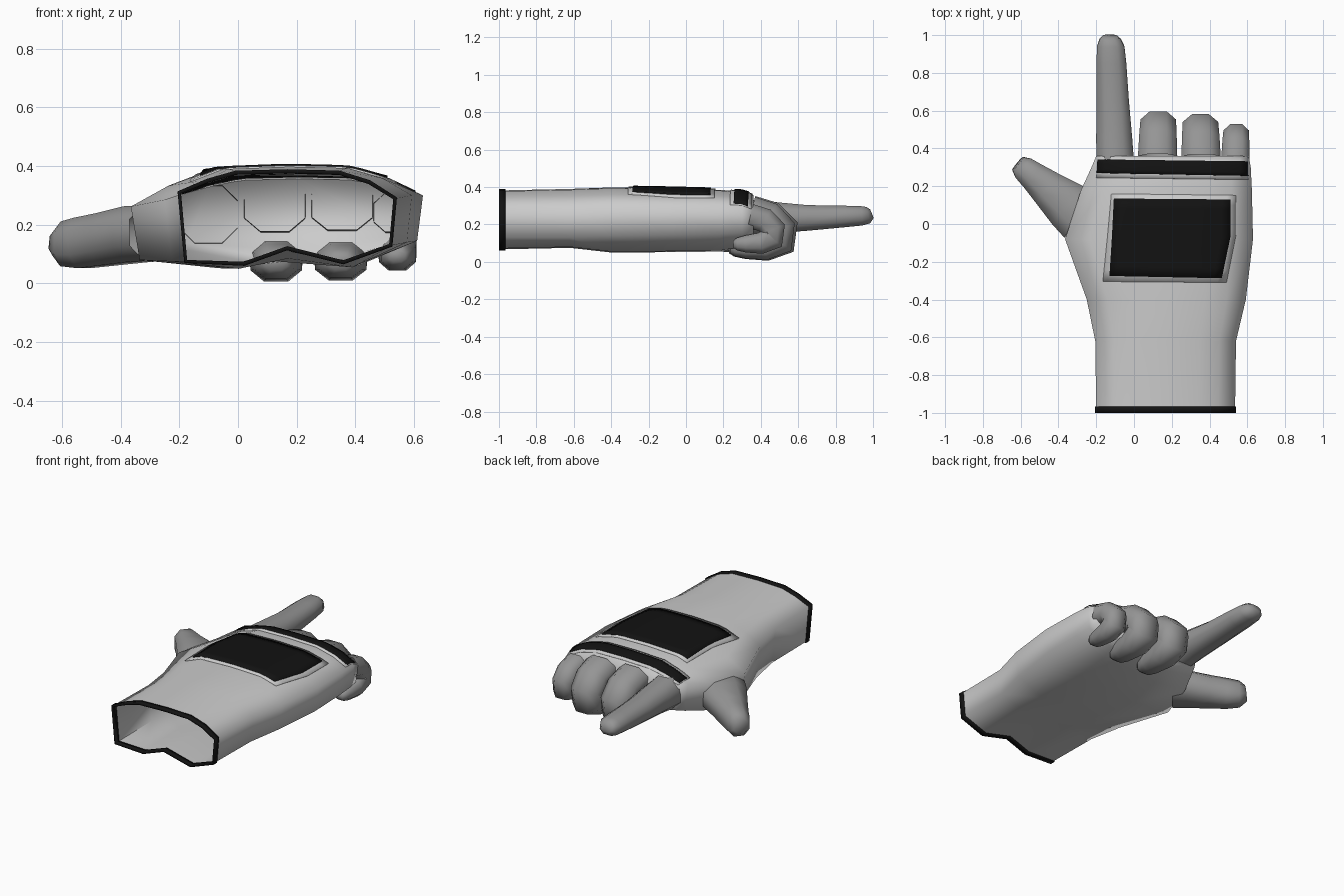
import bpy, bmesh
from mathutils import Vector
from mathutils.bvhtree import BVHTree
from math import cos, sin, pi, copysign

if "Cube" in bpy.data.objects:
    bpy.data.objects.remove(bpy.data.objects["Cube"])


def material(name, v):
    m = bpy.data.materials.new(name)
    m.diffuse_color = (v, v, v, 1)
    m.use_nodes = True
    m.node_tree.nodes["Principled BSDF"].inputs["Base Color"].default_value = m.diffuse_color
    return m


black = material("black_rubber", 0.006)
dark = material("dark_fabric", 0.3)


def make_object(name, bm, mat=None, angle=0.8):
    me = bpy.data.meshes.new(name)
    bm.to_mesh(me)
    bm.free()
    ob = bpy.data.objects.new(name, me)
    bpy.context.collection.objects.link(ob)
    if mat:
        me.materials.append(mat)
    bpy.ops.object.select_all(action='DESELECT')
    ob.select_set(True)
    bpy.context.view_layer.objects.active = ob
    bpy.ops.object.shade_smooth_by_angle(angle=angle)
    return ob


def loft(rings, cap_end=True):
    bm = bmesh.new()
    vs = [[bm.verts.new(p) for p in r] for r in rings]
    n = len(rings[0])
    for a, b in zip(vs, vs[1:]):
        for i in range(n):
            j = (i + 1) % n
            bm.faces.new((a[i], a[j], b[j], b[i]))
    if cap_end:
        bm.faces.new(vs[-1])
    bmesh.ops.recalc_face_normals(bm, faces=bm.faces)
    return bm


# Hand cross-section: fractions across the width, blends of the edge heights
def section(y, xl, xr, zt, zlt, zrt, zrb, zlb, zb, zm):
    top = [(0, 0), (.13, .55), (.26, .93), (.5, 1), (.74, .95), (.88, .6), (1, 0)]
    pts = []
    for f, k in top:
        edge = zlt if f < .5 else zrt
        pts.append((f, edge + k * (zt - edge)))
    pts += [(.98, zrb), (.76, zb + .005), (.5, zm), (.3, zb), (.03, zlb)]
    return [(xl + f * (xr - xl), y, z) for f, z in pts]


wrist = (-.2, .535, .382, .31, .29, .13, .075, .067, .12)
body_sections = [
    section(-.99, *wrist),
    section(-.62, -.205, .54, .39, .3, .29, .13, .075, .075, .11),
    section(-.4, -.25, .592, .398, .285, .3, .14, .075, .05, .085),
    section(-.08, -.365, .63, .392, .262, .3, .145, .08, .052, .075),
    section(.18, -.28, .624, .385, .275, .3, .15, .09, .055, .075),
    section(.3, -.225, .618, .376, .3, .295, .155, .12, .075, .09),
    section(.36, -.2, .608, .358, .305, .275, .16, .14, .1, .11),
]
bm = loft(body_sections)
tree = BVHTree.FromBMesh(bm)
make_object("glove_body", bm, None, 1.4)

# Wrist band
bm = loft([section(y, *wrist) for y in (-1, -.965)], cap_end=False)
band = make_object("wrist_band", bm, black, .5)
mod = band.modifiers.new("thickness", 'SOLIDIFY')
mod.thickness = .014
mod.offset = 0


# Panels draped over the back of the hand; rows are (left point, right point)
def drape(name, rows, lift, mat=None, nx=14, sub=4):
    fine = []
    for (l0, r0), (l1, r1) in zip(rows, rows[1:]):
        for s in range(sub):
            fine.append((Vector(l0).lerp(Vector(l1), s / sub),
                         Vector(r0).lerp(Vector(r1), s / sub)))
    fine.append((Vector(rows[-1][0]), Vector(rows[-1][1])))
    bm = bmesh.new()
    grid = []
    for l, r in fine:
        row = []
        for i in range(nx + 1):
            p = l.lerp(r, i / nx)
            hit = tree.ray_cast(Vector((p.x, p.y, 1)), Vector((0, 0, -1)))[0]
            z = hit.z if hit else .29
            row.append(bm.verts.new((p.x, p.y, z + lift)))
        grid.append(row)
    for a, b in zip(grid, grid[1:]):
        for i in range(nx):
            bm.faces.new((a[i], a[i + 1], b[i + 1], b[i]))
    ob = make_object(name, bm, mat, .6)
    mod = ob.modifiers.new("thickness", 'SOLIDIFY')
    mod.thickness = lift + .004
    mod.offset = -1


drape("back_plate_rim", [((-.165, -.305), (.49, -.31)),
                         ((-.14, -.06), (.54, -.06)),
                         ((-.12, .16), (.54, .152))], .006)
drape("back_plate", [((-.13, -.275), (.465, -.287)),
                     ((-.117, -.07), (.51, -.07)),
                     ((-.107, .135), (.51, .13))], .012, black)
drape("knuckle_strip_rim", [((-.2, .245), (.607, .235)),
                            ((-.195, .358), (.605, .352))], .006, None, 18)
drape("knuckle_strip", [((-.198, .27), (.605, .255)),
                        ((-.194, .342), (.603, .332))], .012, black, 18)


# Digits: soft-cornered octagonal tubes along a path of (point, half width, half height)
def digit(name, path, side):
    side = Vector(side).normalized()
    pts = [Vector(p) for p, w, h in path]
    rings = []
    for i, (p, w, h) in enumerate(path):
        t = (pts[min(i + 1, len(pts) - 1)] - pts[max(i - 1, 0)]).normalized()
        up = side.cross(t).normalized()
        ring = []
        for k in range(8):
            a = pi / 8 + k * pi / 4
            c, s = [copysign(abs(v) ** .85, v) * 1.06 for v in (cos(a), sin(a))]
            ring.append(pts[i] + side * (w * c) + up * (h * s))
        rings.append(ring)
    make_object(name, loft(rings), dark, 1.2)


digit("index_finger", [((-.1, .34, .235), .1, .1), ((-.105, .46, .237), .096, .085),
                       ((-.112, .65, .235), .086, .069), ((-.12, .85, .243), .08, .058),
                       ((-.123, .94, .246), .073, .052), ((-.126, .975, .25), .058, .045),
                       ((-.128, .994, .258), .038, .025)], (1, 0, 0))
digit("thumb", [((-.28, .035, .172), .14, .096), ((-.345, .095, .168), .132, .096),
                ((-.45, .182, .15), .1, .09), ((-.53, .25, .138), .078, .087),
                ((-.585, .295, .135), .066, .077), ((-.615, .32, .14), .045, .045)],
      (.64, .77, 0))


# Curled fingers share one curl, scaled per finger
def curled(name, x0, x1, width, z0, reach, drop):
    curl = [(.025, .01, 1.05, .09), (.13, .035, 1, .085), (.19, .1, .95, .09),
            (.185, .16, .92, .09), (.1, .196, .88, .075), (-.01, .2, .75, .06),
            (-.07, .202, .58, .045), (-.097, .205, .38, .025)]
    path = []
    for i, (dy, dz, w, h) in enumerate(curl):
        x = x0 + (x1 - x0) * min(i / 3, 1)
        path.append(((x, .325 + dy * reach, z0 - dz * drop), w * width, h * (reach + .1) / 1.1))
    digit(name, path, (1, 0, 0))


curled("middle_finger", .125, .13, .1, .275, 1, 1)
curled("ring_finger", .355, .35, .1, .275, .94, 1)
curled("little_finger", .537, .543, .072, .25, .74, .77)
